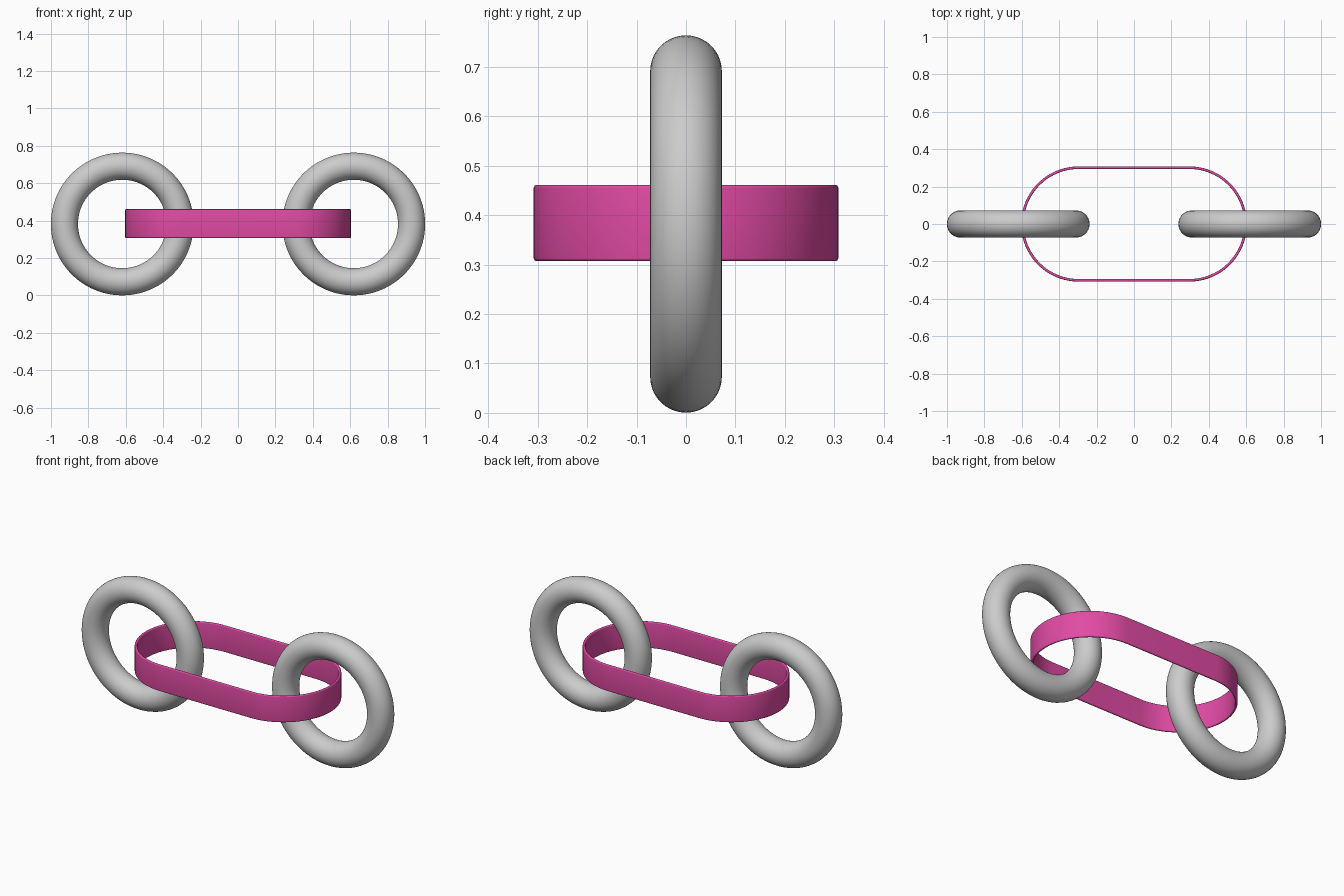
import bpy, bmesh
from math import pi, sin, cos, radians

cube = bpy.data.objects.get("Cube")
if cube:
    bpy.data.objects.remove(cube)


def material(name, rgb):
    m = bpy.data.materials.new(name)
    m.use_nodes = True
    m.diffuse_color = (*rgb, 1)
    m.node_tree.nodes["Principled BSDF"].inputs["Base Color"].default_value = (*rgb, 1)
    return m


grey = material("light grey", (0.6, 0.6, 0.6))
pink = material("pink", (0.75, 0.07, 0.37))

CENTRE_Z = 0.382

# Two round rings standing upright, one at each end
for side, x in (("left", 0.619), ("right", -0.619)):
    bpy.ops.mesh.primitive_torus_add(
        major_segments=96, minor_segments=40, major_radius=0.309, minor_radius=0.0725,
        location=(x, 0, CENTRE_Z), rotation=(pi / 2, 0, 0))
    ring = bpy.context.object
    ring.name = side + "_ring"
    ring.data.materials.append(grey)
    bpy.ops.object.shade_smooth()

# Flat band joining the rings: a rounded strip section swept round an oblong path
OUTER, THICK, HALF_HEIGHT, HALF_STRAIGHT = 0.308, 0.014, 0.077, 0.296
EDGE = 0.006
ARC_STEPS, CORNER_STEPS = 40, 4


def strip_section():
    """Radius and height pairs round the strip, with softened corners."""
    mid = OUTER - THICK / 2
    w, h = THICK / 2 - EDGE, HALF_HEIGHT - EDGE
    points = []
    for quarter, (sx, sz) in enumerate(((1, 1), (-1, 1), (-1, -1), (1, -1))):
        for i in range(CORNER_STEPS + 1):
            a = (quarter + i / CORNER_STEPS) * pi / 2
            points.append((mid + sx * w + EDGE * cos(a), sz * h + EDGE * sin(a)))
    return points


bm = bmesh.new()
loops = []
for end in (1, -1):
    for i in range(ARC_STEPS + 1):
        a = -pi / 2 + pi * i / ARC_STEPS
        loops.append([bm.verts.new((end * (HALF_STRAIGHT + r * cos(a)), end * r * sin(a), z))
                      for r, z in strip_section()])
for k, loop in enumerate(loops):
    following = loops[(k + 1) % len(loops)]
    for j in range(len(loop)):
        n = (j + 1) % len(loop)
        bm.faces.new((loop[j], following[j], following[n], loop[n]))
bmesh.ops.recalc_face_normals(bm, faces=bm.faces)
mesh = bpy.data.meshes.new("connecting_band")
bm.to_mesh(mesh)
bm.free()
mesh.materials.append(pink)
band = bpy.data.objects.new("connecting_band", mesh)
band.location.z = CENTRE_Z + 0.002
bpy.context.collection.objects.link(band)
bpy.ops.object.select_all(action="DESELECT")
band.select_set(True)
bpy.context.view_layer.objects.active = band
bpy.ops.object.shade_smooth_by_angle(angle=radians(35))
